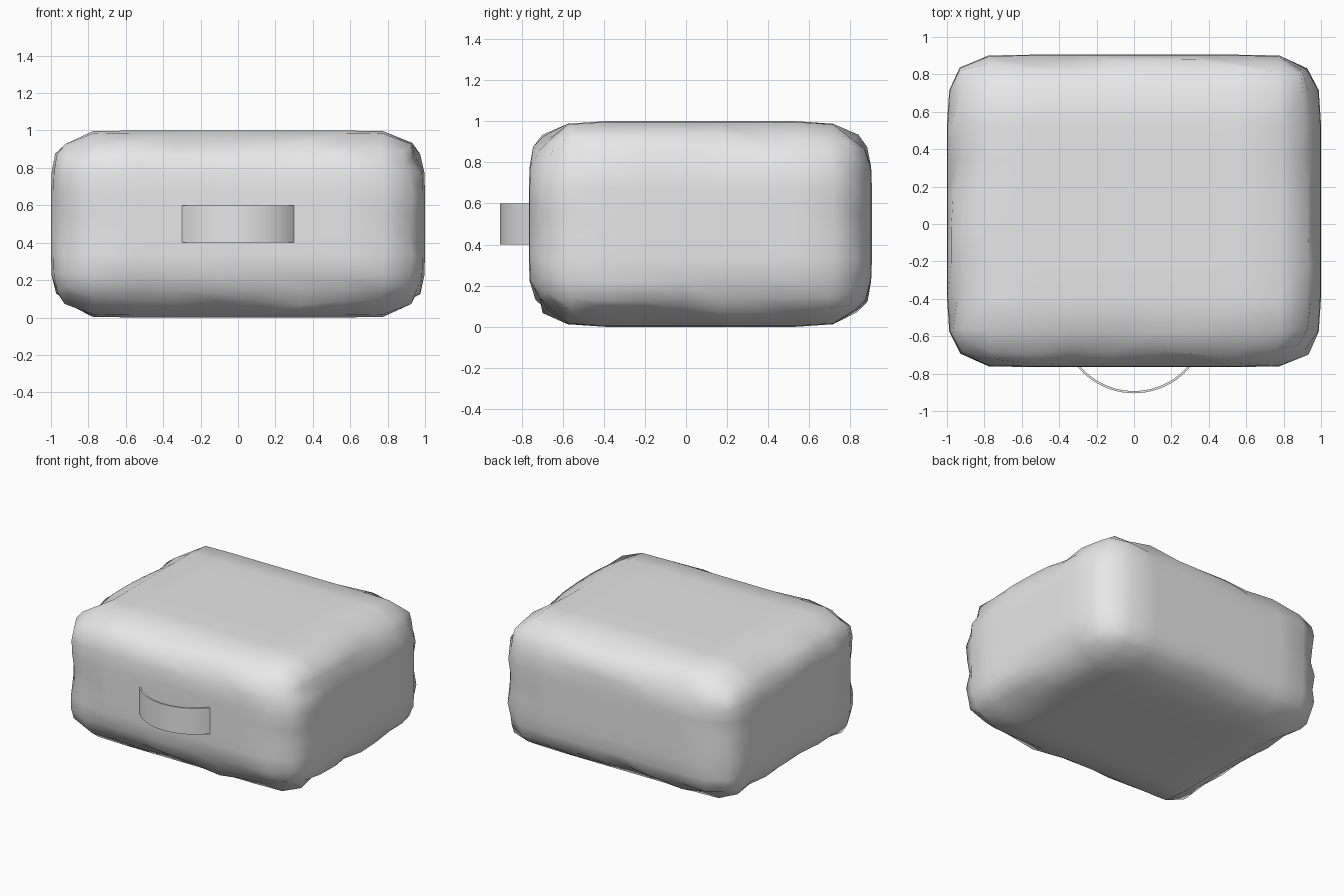
import bpy, bmesh, math, random
from mathutils import Vector

random.seed(4)
cube = bpy.data.objects.get("Cube")
if cube:
    bpy.data.objects.remove(cube, do_unlink=True)

grey = bpy.data.materials.new("plain grey")
grey.use_nodes = True
colour = (0.8, 0.8, 0.8, 1)
grey.diffuse_color = colour
grey.node_tree.nodes["Principled BSDF"].inputs["Base Color"].default_value = colour


def add_object(name, bm, angle):
    bmesh.ops.recalc_face_normals(bm, faces=bm.faces)
    mesh = bpy.data.meshes.new(name)
    bm.to_mesh(mesh)
    bm.free()
    mesh.materials.append(grey)
    obj = bpy.data.objects.new(name, mesh)
    bpy.context.collection.objects.link(obj)
    bpy.ops.object.select_all(action="DESELECT")
    obj.select_set(True)
    bpy.context.view_layer.objects.active = obj
    bpy.ops.object.shade_smooth_by_angle(angle=math.radians(angle))
    return obj


# Soft, slightly uneven rounded block
half = Vector((1, 0.835, 0.5))
centre = Vector((0, 0.07, 0.5))
radius = 0.27
bm = bmesh.new()
bmesh.ops.create_cube(bm, size=2)
bmesh.ops.subdivide_edges(bm, edges=bm.edges[:], cuts=8, use_grid_fill=True)
for v in bm.verts:
    p = Vector([c * h for c, h in zip(v.co, half)])
    core = Vector([max(radius - h, min(h - radius, c)) for c, h in zip(p, half)])
    offset = (p - core).normalized() * radius
    # Only the rounded edges and corners are uneven
    if max(abs(c) for c in offset) < radius * 0.9:
        offset *= random.uniform(0.91, 1.07)
    p = core + offset
    v.co = centre + Vector([max(-h, min(h, c)) for c, h in zip(p, half)])
add_object("body", bm, 80)

# Thin curved band handle on the front
bm = bmesh.new()
outer, inner, pivot_y, steps = 0.391, 0.379, -0.514, 24
rings = []
for i in range(steps + 1):
    a = math.radians(-58 + 116 * i / steps)
    rings.append([bm.verts.new((r * math.sin(a), pivot_y - r * math.cos(a), z))
                  for r, z in ((outer, 0.4), (outer, 0.6), (inner, 0.6), (inner, 0.4))])
for a, b in zip(rings, rings[1:]):
    for k in range(4):
        n = (k + 1) % 4
        bm.faces.new((a[k], a[n], b[n], b[k]))
bm.faces.new(rings[0])
bm.faces.new(rings[-1])
add_object("front_handle", bm, 30)
